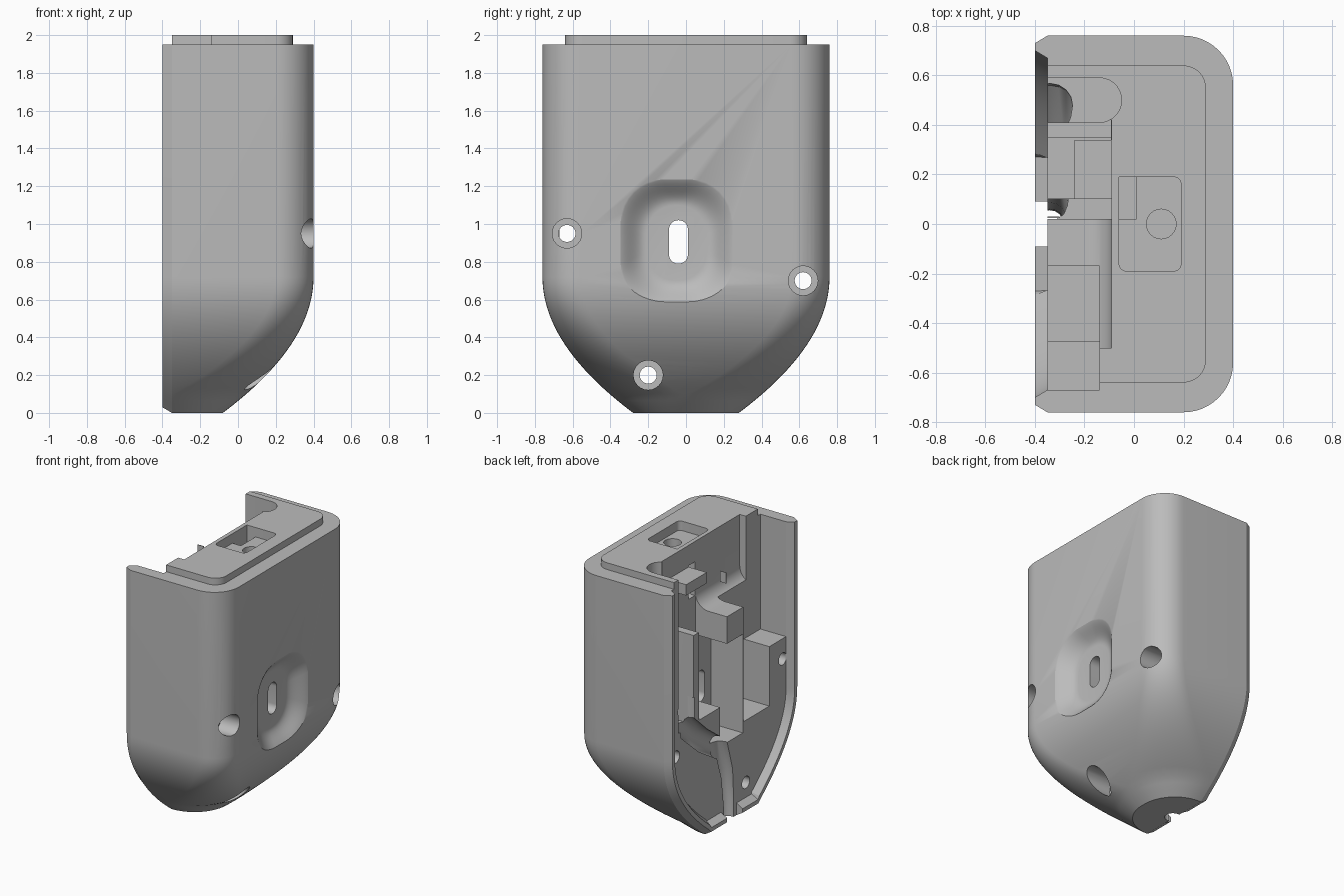
import bpy, bmesh
from math import sin, cos, pi, radians
from mathutils import Vector

cube = bpy.data.objects.get("Cube")
if cube:
    bpy.data.objects.remove(cube)

grey = bpy.data.materials.new("light_grey")
grey.use_nodes = True
grey.diffuse_color = (0.5, 0.5, 0.5, 1)
grey.node_tree.nodes["Principled BSDF"].inputs["Base Color"].default_value = (0.5, 0.5, 0.5, 1)


def loft(name, rings):
    """Closed solid through rings of equal point count."""
    bm = bmesh.new()
    rows = [[bm.verts.new(p) for p in ring] for ring in rings]
    n = len(rows[0])
    for a, b in zip(rows, rows[1:]):
        for i in range(n):
            j = (i + 1) % n
            bm.faces.new((a[i], a[j], b[j], b[i]))
    bm.faces.new(rows[0])
    bm.faces.new(rows[-1])
    bmesh.ops.recalc_face_normals(bm, faces=bm.faces)
    mesh = bpy.data.meshes.new(name)
    bm.to_mesh(mesh)
    bm.free()
    mesh.materials.append(grey)
    ob = bpy.data.objects.new(name, mesh)
    bpy.context.collection.objects.link(ob)
    return ob


def place(p, axis, h):
    q = list(p)
    q.insert(axis, h)
    return Vector(q)


def prism(name, pts, axis, lo, hi):
    return loft(name, [[place(p, axis, h) for p in pts] for h in (lo, hi)])


def arc(cx, cy, r, a0, a1, n=8):
    return [(cx + r * cos(radians(a0 + (a1 - a0) * i / n)),
             cy + r * sin(radians(a0 + (a1 - a0) * i / n))) for i in range(n + 1)]


def rounded(x0, x1, y0, y1, r):
    corners = ((x1 - r, y1 - r), (x0 + r, y1 - r), (x0 + r, y0 + r), (x1 - r, y0 + r))
    pts = []
    for k, (cx, cy) in enumerate(corners):
        pts += arc(cx, cy, r, 90 * k, 90 * k + 90)
    return pts


def box(name, x0, x1, y0, y1, z0, z1):
    return prism(name, [(x0, y0), (x1, y0), (x1, y1), (x0, y1)], 2, z0, z1)


def combine(target, other, operation):
    mod = target.modifiers.new("combine", 'BOOLEAN')
    mod.operation, mod.solver, mod.object = operation, 'EXACT', other
    dg = bpy.context.evaluated_depsgraph_get()
    mesh = bpy.data.meshes.new_from_object(target.evaluated_get(dg))
    target.modifiers.clear()
    target.data = mesh
    bpy.data.objects.remove(other)


def swell(z):
    """0 at the nose, 1 where the walls become straight."""
    return 1 - (1 - min(z / 0.72, 1)) ** 2


def half_width(z):
    return 0.28 + 0.48 * swell(z)


# Outer shell: rounded section that tapers into a blunt nose
def section(z):
    s = swell(z)
    w, d = half_width(z), -0.08 + 0.48 * s
    r = min(0.2 + 0.25 * (1 - s), d + 0.345, w - 0.01)
    pts = [(-0.35, -w)] + arc(d - r, -w + r, r, -90, 0, 12)
    pts += arc(d - r, w - r, r, 0, 90, 12) + [(-0.35, w)]
    return [(x, y, z) for x, y in pts]


levels = [0.72 * i / 22 for i in range(23)] + [1.95]
body = loft("shell_body", [section(z) for z in levels])

# Raised plate on the top
plate = [(-0.35, -0.64)] + arc(0.2, -0.55, 0.09, -90, 0) + arc(0.2, 0.55, 0.09, 0, 90) + [(-0.35, 0.64)]
combine(body, prism("top_plate", plate, 2, 1.9, 2.0), 'UNION')

cutters = []

# Soft dimple with a slot through its middle
rings = []
for i in range(13):
    t = i / 12
    x = 0.31 + 0.1 * (1 - cos(pi * t)) / 2
    g = 0.17 * (1 - t)
    ring = rounded(-0.38 + g, 0.28 - g, 0.53 + g, 1.27 - g, 0.24 - 0.5 * g)
    rings.append([(x, y, z) for y, z in ring])
rings.append([(0.6, p[1], p[2]) for p in rings[-1]])
cutters.append(loft("dimple", rings))
cutters.append(prism("slot_hole", rounded(-0.09, 0.01, 0.79, 1.02, 0.049), 0, -0.6, 0.6))

# Three counterbored screw holes
for y, z, floor in ((-0.63, 0.95, 0.25), (0.62, 0.7, 0.22), (-0.2, 0.2, -0.02)):
    cutters.append(prism("counterbore", arc(y, z, 0.078, 0, 345, 23), 0, floor, 0.6))
    cutters.append(prism("screw_hole", arc(y, z, 0.045, 0, 345, 23), 0, -0.6, 0.6))

# Recess in the top plate with a round seat and a cable opening
cutters.append(prism("port_recess", rounded(-0.06, 0.19, -0.19, 0.19, 0.03), 2, 1.93, 2.1))
cutters.append(prism("port_seat", arc(0.11, 0, 0.06, 0, 345, 23), 2, 1.85, 2.1))
cutters.append(box("port_opening", -0.06, 0.01, 0.02, 0.19, 1.6, 2.1))
cutters.append(box("port_passage", -0.3, 0.0, 0.025, 0.1, 1.6, 1.85))

# Inner compartments, open on the joint side
ledge = [(-0.6, 1.51)] + arc(-0.2, 1.62, 0.11, -90, 0) + [(-0.09, 2.1), (-0.6, 2.1)]
cutters.append(prism("ledge_pocket", ledge, 1, -0.5, 0.025))
cutters.append(box("side_pocket", -0.6, -0.14, -0.475, -0.17, 0.66, 2.1))
cutters.append(box("boss_pocket", -0.6, -0.14, -0.67, -0.46, 1.1, 2.1))
cutters.append(box("middle_pocket", -0.6, -0.09, -0.165, 0.1, 0.58, 1.31))
cutters.append(box("inner_pocket", -0.6, -0.09, 0.02, 0.35, 0.87, 1.76))
cutters.append(box("upper_pocket", -0.6, -0.091, 0.02, 0.42, 1.84, 2.1))
cutters.append(box("tab_gap", -0.6, -0.24, 0.03, 0.34, 1.7, 1.9))
cutters.append(box("rib_gap", -0.6, -0.092, 0.34, 0.42, 1.52, 2.1))

# Cable channel with a rounded floor, then a groove curving to the nose
channel = [(-0.6, 0.41)] + arc(-0.14, 0.5, 0.09, -90, 90, 14) + [(-0.6, 0.59)]
cutters.append(prism("cable_channel", channel, 2, 0.86, 2.1))
path = ((0.5, 1.05), (0.48, 0.86), (0.3, 0.7), (0.08, 0.55), (0.02, 0.35), (0.0, 0.12), (0.0, -0.1))
rings = []
for i, (y, z) in enumerate(path):
    a, b = path[max(i - 1, 0)], path[min(i + 1, len(path) - 1)]
    along = Vector((0, b[0] - a[0], b[1] - a[1])).normalized()
    side = along.cross(Vector((1, 0, 0)))
    r = 0.1 - 0.008 * i
    rings.append([Vector((-0.34 + r * cos(k * pi / 8), y, z)) + side * r * sin(k * pi / 8)
                  for k in range(16)])
cutters.append(loft("cable_groove", rings))

for c in cutters:
    combine(body, c, 'DIFFERENCE')

# Tapered joint lip around the open edge, mirrored, with a gap at the cable exit
outline = [(half_width(z), z) for z in reversed(levels)] + [(0.09, 0.0)]
lips = []
for sign, side_name in ((1, "back"), (-1, "front")):
    rings = []
    for i, (y, z) in enumerate(outline):
        a, b = outline[max(i - 1, 0)], outline[min(i + 1, len(outline) - 1)]
        along = Vector((b[0] - a[0], b[1] - a[1])).normalized()
        inward = Vector((along.y, -along.x))
        if i == 0:
            inward = Vector((-1, 0))
        rings.append([(x, sign * (y + inward.x * inset), z + inward.y * inset)
                      for x, inset in ((-0.345, 0), (-0.35, 0), (-0.4, 0.03), (-0.4, 0.06), (-0.35, 0.09), (-0.345, 0.09))])
    lips.append(loft("joint_lip_" + side_name, rings))

# Smooth curves, sharp edges
for ob in [body] + lips:
    bpy.ops.object.select_all(action='DESELECT')
    ob.select_set(True)
    bpy.context.view_layer.objects.active = ob
    bpy.ops.object.shade_smooth_by_angle(angle=radians(28))
